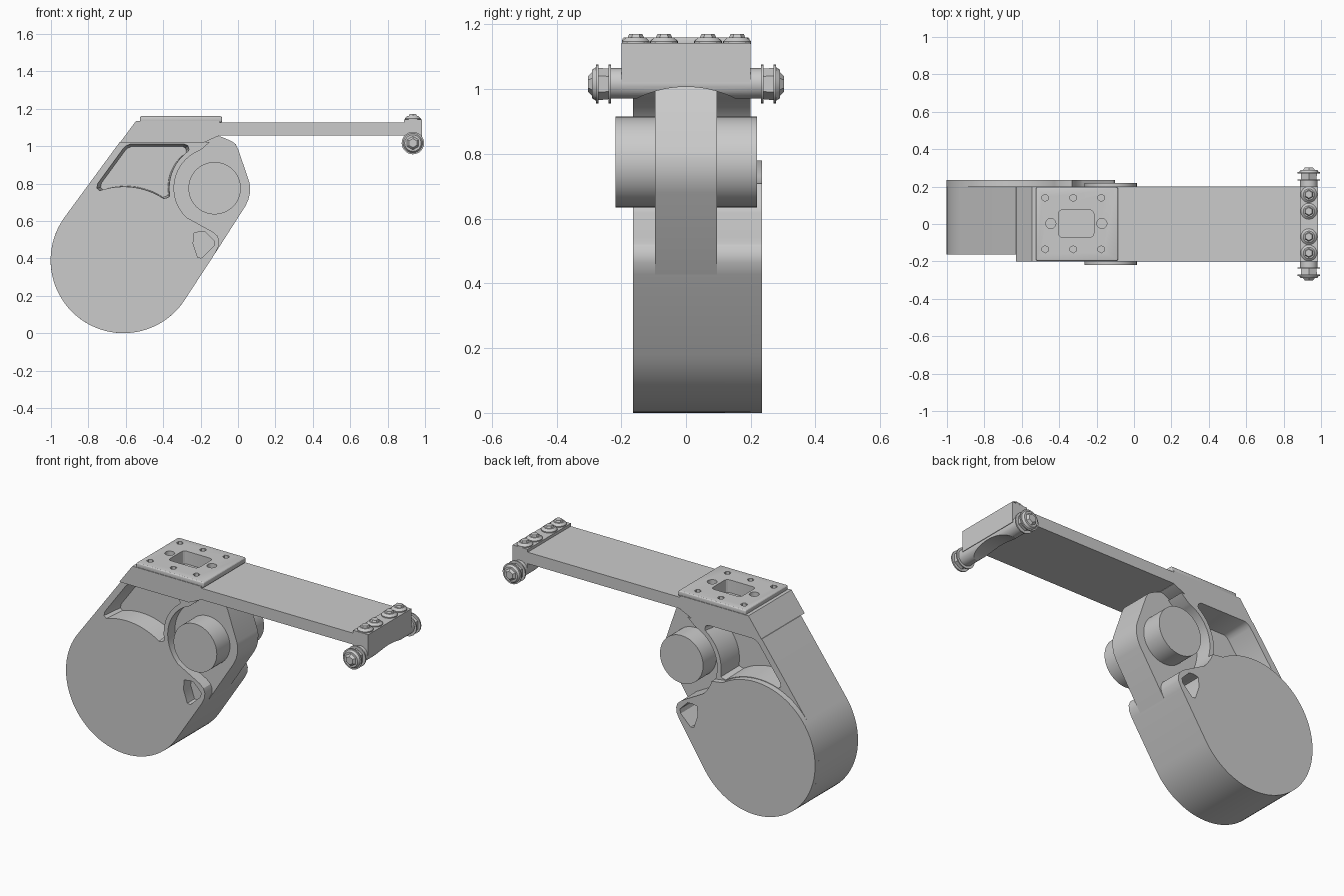
import bpy, bmesh
from math import sin, cos, radians, pi
from mathutils import Matrix, Vector

if "Cube" in bpy.data.objects:
    bpy.data.objects.remove(bpy.data.objects["Cube"])

DRUM, PIVOT = (-0.612, 0.39), (-0.125, 0.775)


def arc(c, r, a0, a1, n):
    return [(c[0] + r * cos(radians(a0 + (a1 - a0) * i / n)),
             c[1] + r * sin(radians(a0 + (a1 - a0) * i / n))) for i in range(n + 1)]


def finish(name, bm):
    bmesh.ops.recalc_face_normals(bm, faces=bm.faces)
    me = bpy.data.meshes.new(name)
    bm.to_mesh(me)
    bm.free()
    ob = bpy.data.objects.new(name, me)
    bpy.context.collection.objects.link(ob)
    return ob


def prism(name, pts, y0, y1, taper=1.0):
    """Extrude an x/z profile along y, optionally shrinking the y1 end."""
    bm = bmesh.new()
    cx = sum(p[0] for p in pts) / len(pts)
    cz = sum(p[1] for p in pts) / len(pts)
    a = [bm.verts.new((x, y0, z)) for x, z in pts]
    b = [bm.verts.new((cx + (x - cx) * taper, y1, cz + (z - cz) * taper)) for x, z in pts]
    bm.faces.new(a)
    bm.faces.new(b[::-1])
    for i in range(len(pts)):
        j = (i + 1) % len(pts)
        bm.faces.new((a[i], a[j], b[j], b[i]))
    return finish(name, bm)


def box(name, lo, hi, bevel=0.0, vertical=False):
    lo, hi = Vector(lo), Vector(hi)
    bm = bmesh.new()
    bmesh.ops.create_cube(bm, size=1, matrix=Matrix.Translation((lo + hi) / 2)
                          @ Matrix.Diagonal((*(hi - lo), 1)))
    if bevel:
        edges = [e for e in bm.edges if not vertical
                 or abs(e.verts[0].co.z - e.verts[1].co.z) > 1e-4]
        bmesh.ops.bevel(bm, geom=edges, offset=bevel, segments=3, profile=0.5, affect='EDGES')
    return finish(name, bm)


def rods(name, start, axis, sections):
    """Stack of coaxial (from, to, radius, end radius, sides) sections along an axis."""
    bm = bmesh.new()
    axis = Vector(axis)
    rot = axis.to_track_quat('Z', 'Y').to_matrix().to_4x4()
    for d0, d1, r0, r1, n in sections:
        m = Matrix.Translation(Vector(start) + axis * (d0 + d1) / 2) @ rot
        bmesh.ops.create_cone(bm, cap_ends=True, segments=n, radius1=r0, radius2=r1,
                              depth=d1 - d0, matrix=m)
    return finish(name, bm)


def cut(ob, cutters):
    """Bake boolean differences into the object."""
    for c in cutters:
        c.hide_render = True
        m = ob.modifiers.new("cut", 'BOOLEAN')
        m.operation, m.solver, m.object = 'DIFFERENCE', 'EXACT', c
    dg = bpy.context.evaluated_depsgraph_get()
    me = bpy.data.meshes.new_from_object(ob.evaluated_get(dg))
    ob.modifiers.clear()
    ob.data = me


def drop(obs):
    for o in obs:
        bpy.data.objects.remove(o, do_unlink=True)


# Housing: drum, straight back strut and scooped pivot recess in one profile
lobe = [(-0.122, 0.427), (-0.103, 0.465), (-0.101, 0.495), (-0.11, 0.52), (-0.135, 0.542)]
housing = prism("drum_housing", arc(DRUM, 0.39, 143.7, 327.3, 48) + lobe
                + arc(PIVOT, 0.217, 226, 110, 24) + [(-0.15, 1.022), (-0.632, 1.022)],
                -0.163, 0.2)

# Rear drum cover, standing slightly proud
cover = prism("drum_cover", arc(DRUM, 0.39, 57, 327.3, 64) + lobe
              + arc(PIVOT, 0.217, 226, 198, 6), 0.12, 0.235)

# Recessed pockets on both sides and the small triangular holes in the lobe
pocket = ([(-0.755, 0.775), (-0.75, 0.8), (-0.615, 0.985), (-0.6, 1.0), (-0.578, 1.01),
           (-0.285, 1.01), (-0.268, 1.002), (-0.262, 0.985)]
          + arc(PIVOT, 0.243, 125, 188, 14) + [(-0.367, 0.73), (-0.38, 0.723)]
          + arc(DRUM, 0.393, 57, 109, 16))
tri = [(-0.235, 0.535), (-0.205, 0.542), (-0.175, 0.54), (-0.125, 0.49),
       (-0.13, 0.465), (-0.195, 0.402), (-0.215, 0.405), (-0.24, 0.48)]
cutters = [prism("cutter", pocket, -0.164, -0.04, 0.93), prism("cutter", pocket, 0.201, 0.04, 0.93),
           prism("cutter", tri, -0.2, -0.05), prism("cutter", tri, 0.3, 0.05)]
cut(housing, cutters)
cut(cover, cutters[3:])
drop(cutters)

# Pivot lug and pin
prism("pivot_lug", [(-0.122, 0.427), (0.04, 0.68), (0.055, 0.712), (0.063, 0.745),
                    (0.065, 0.785), (0.06, 0.81), (0.0, 0.985), (-0.012, 1.01),
                    (-0.035, 1.027), (-0.09, 1.05), (-0.13, 1.055), (-0.18, 1.03)]
      + arc(PIVOT, 0.229, 112, 226, 20) + [(-0.25, 0.55), (-0.25, 0.41), (-0.2, 0.38)],
      -0.096, 0.096)
rods("pivot_pin", (PIVOT[0], 0, PIVOT[1]), (0, 1, 0), [(-0.218, 0.22, 0.14, 0.14, 64)])

# Mounting block and top plate, with window and screw holes
block = prism("mounting_block", [(-0.63, 1.02), (-0.18, 1.02), (-0.1, 1.056), (-0.1, 1.135),
                                 (-0.545, 1.135)], -0.2, 0.2)
plate = box("top_plate", (-0.525, -0.197, 1.126), (-0.085, 0.197, 1.16), 0.009)
cutters = [box("cutter", (-0.405, -0.07, 1.085), (-0.215, 0.075, 1.3), 0.02, True)]
for x in (-0.475, -0.325, -0.175):
    for y in (-0.135, 0.14):
        cutters.append(rods("cutter", (x, y, 1.1), (0, 0, 1), [(0, 0.2, 0.019, 0.019, 6)]))
for x in (-0.445, -0.172):
    cutters.append(rods("cutter", (x, 0.003, 1.1), (0, 0, 1), [(0, 0.2, 0.027, 0.027, 20)]))
cut(block, cutters)
cut(plate, cutters)
drop(cutters)

# Long flat arm
box("arm", (-0.1, -0.2, 1.058), (0.9, 0.2, 1.125))

# End bracket: block over a cross tube, arched underneath
arch = rods("cutter", (0.935, 0, 0.667), (1, 0, 0), [(-0.2, 0.2, 0.34, 0.34, 96)])
bracket = box("end_bracket", (0.887, -0.2, 1.02), (0.985, 0.2, 1.142))
tube = rods("cross_tube", (0.935, 0, 1.018), (0, 1, 0), [(-0.235, 0.235, 0.047, 0.047, 32)])
cut(bracket, [arch])
cut(tube, [arch])
drop([arch])

# Bolts on top of the bracket
for i, y in enumerate((-0.155, -0.068, 0.068, 0.158)):
    rods(f"top_bolt_{i + 1}", (0.935, y, 1.14), (0, 0, 1),
         [(0, 0.008, 0.043, 0.043, 24), (0.008, 0.02, 0.043, 0.03, 24),
          (0.018, 0.031, 0.026, 0.02, 6)])

# Side bolts at both ends of the cross tube
for s, side in ((-1, "front"), (1, "rear")):
    rods(f"{side}_side_bolt", (0.935, 0, 1.016), (0, s, 0),
         [(0.232, 0.239, 0.06, 0.06, 28), (0.239, 0.27, 0.047, 0.05, 6),
          (0.27, 0.278, 0.06, 0.06, 28), (0.278, 0.29, 0.052, 0.044, 28),
          (0.29, 0.303, 0.036, 0.024, 6)])

# Smooth the curved walls, keep edges crisp
bpy.ops.object.select_all(action='SELECT')
bpy.context.view_layer.objects.active = housing
bpy.ops.object.shade_smooth_by_angle(angle=radians(25))
